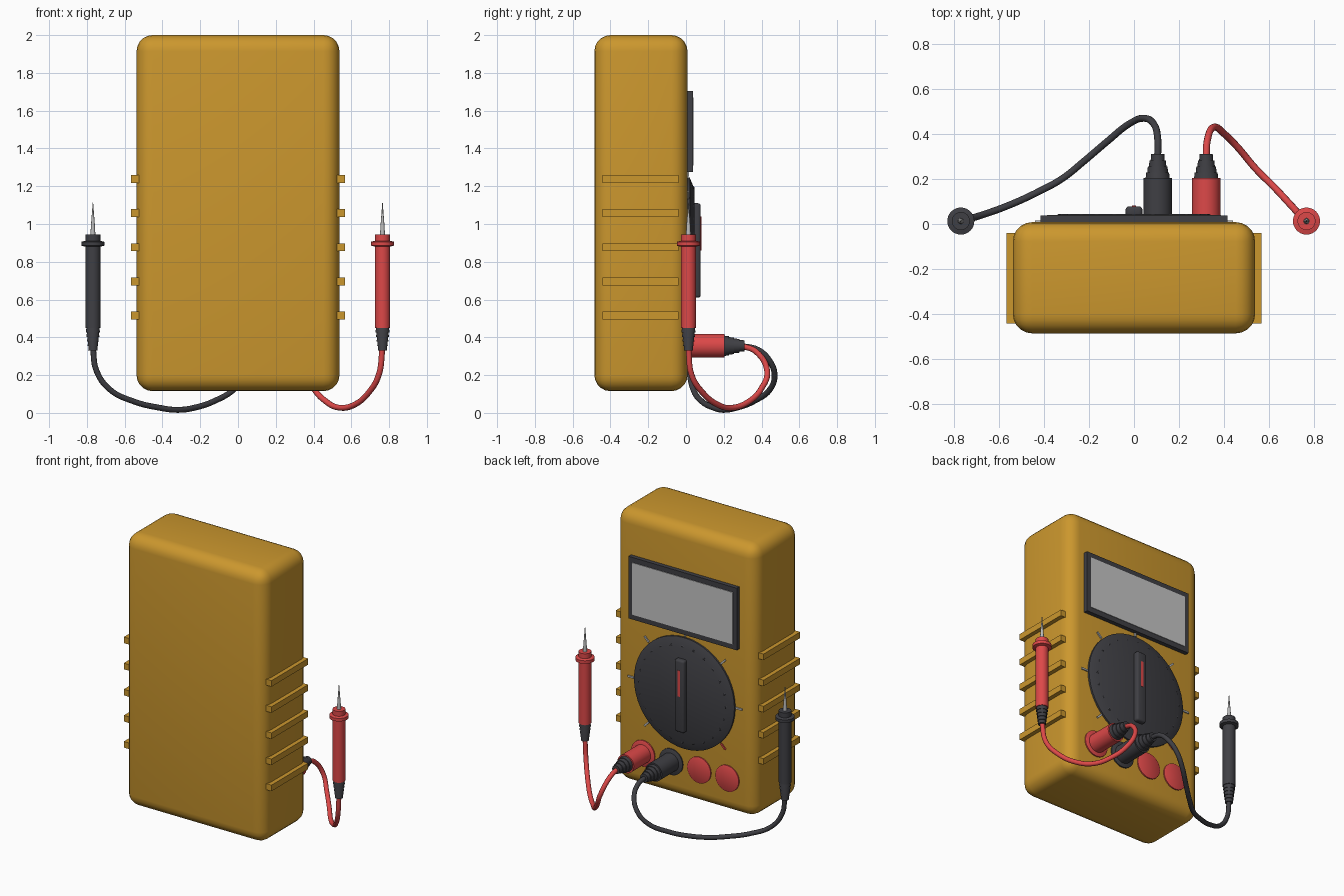
import bpy, bmesh, math
from mathutils import Vector

if "Cube" in bpy.data.objects:
    bpy.data.objects.remove(bpy.data.objects["Cube"])


def material(name, rgb):
    m = bpy.data.materials.new(name)
    m.diffuse_color = (*rgb, 1)
    m.use_nodes = True
    m.node_tree.nodes["Principled BSDF"].inputs["Base Color"].default_value = m.diffuse_color
    return m


YELLOW = material("yellow plastic", (0.60, 0.31, 0.027))
DARK = material("dark rubber", (0.05, 0.05, 0.058))
RED = material("red plastic", (0.72, 0.065, 0.065))
GREY = material("display grey", (0.56, 0.56, 0.56))
METAL = material("tip metal", (0.50, 0.50, 0.50))


def finish(name, bm, mat, loc=(0, 0, 0), rot=(0, 0, 0)):
    bmesh.ops.recalc_face_normals(bm, faces=bm.faces)
    me = bpy.data.meshes.new(name)
    bm.to_mesh(me)
    bm.free()
    me.materials.append(mat)
    ob = bpy.data.objects.new(name, me)
    bpy.context.collection.objects.link(ob)
    ob.location, ob.rotation_euler = loc, rot
    return ob


def smooth(ob, angle=35):
    bpy.ops.object.select_all(action='DESELECT')
    ob.select_set(True)
    bpy.context.view_layer.objects.active = ob
    bpy.ops.object.shade_smooth_by_angle(angle=math.radians(angle))


def box(name, lo, hi, mat, bevel=0, segments=3, rot=(0, 0, 0)):
    lo, hi = Vector(lo), Vector(hi)
    bm = bmesh.new()
    bmesh.ops.create_cube(bm, size=1)
    bmesh.ops.scale(bm, vec=hi - lo, verts=bm.verts)
    if bevel:
        bmesh.ops.bevel(bm, geom=bm.edges[:], offset=bevel, segments=segments,
                        profile=0.5, affect='EDGES')
    ob = finish(name, bm, mat, (lo + hi) / 2, rot)
    if bevel:
        smooth(ob)
    return ob


def lathe(name, profile, loc, mat, facing_back=False, sides=32):
    """Spin (radius, height) points round z, or round y for parts on the panel."""
    bm = bmesh.new()
    rings = []
    for r, h in profile:
        rings.append([bm.verts.new((r * math.cos(2 * math.pi * i / sides),
                                    r * math.sin(2 * math.pi * i / sides), h))
                      for i in range(sides)])
    for a, b in zip(rings, rings[1:]):
        for i in range(sides):
            j = (i + 1) % sides
            bm.faces.new((a[i], a[j], b[j], b[i]))
    bm.faces.new(rings[0])
    bm.faces.new(rings[-1])
    ob = finish(name, bm, mat, loc, (-math.pi / 2, 0, 0) if facing_back else (0, 0, 0))
    smooth(ob)
    return ob


def cable(name, points, mat):
    cu = bpy.data.curves.new(name, 'CURVE')
    cu.dimensions = '3D'
    cu.bevel_depth, cu.bevel_resolution, cu.resolution_u = 0.0155, 3, 6
    cu.use_fill_caps = True
    sp = cu.splines.new('BEZIER')
    sp.bezier_points.add(len(points) - 1)
    for bp, p in zip(sp.bezier_points, points):
        bp.co = p
        bp.handle_left_type = bp.handle_right_type = 'AUTO'
    cu.materials.append(mat)
    ob = bpy.data.objects.new(name, cu)
    bpy.context.collection.objects.link(ob)
    bpy.ops.object.select_all(action='DESELECT')
    ob.select_set(True)
    bpy.context.view_layer.objects.active = ob
    bpy.ops.object.convert(target='MESH')
    smooth(bpy.context.view_layer.objects.active, 60)


def steps(r0, r1, h0, h1, n):
    """Stepped taper for strain reliefs."""
    out = []
    for i in range(n):
        r = r0 + (r1 - r0) * i / (n - 1)
        out += [(r, h0 + (h1 - h0) * i / n), (r * 0.94, h0 + (h1 - h0) * (i + 1) / n)]
    return out


FACE = 0.008   # y of the instrument panel
PANEL_Z = 0.86  # dial centre height

# Case and side grip ribs
box("case", (-0.537, -0.485, 0.115), (0.537, FACE, 2.0), YELLOW, 0.085, 5)
for side in (-1, 1):
    for i in range(5):
        z = 0.515 + 0.181 * i
        xs = sorted((side * 0.5, side * 0.566))
        box("grip_rib", (xs[0], -0.442, z - 0.021), (xs[1], -0.04, z + 0.021), YELLOW)

# Display frame and display
box("display_frame", (-0.415, 0, 1.275), (0.415, 0.037, 1.705), DARK)
box("display", (-0.385, 0.03, 1.31), (0.385, 0.041, 1.67), GREY)

# Rotary dial: sloped disc, rim studs, grip bar and pointer
lathe("dial", [(0.385, -0.01), (0.385, 0.012), (0.325, 0.037), (0.0005, 0.037)],
      (0, FACE, PANEL_Z), DARK, True, 48)
for i in range(24):
    a = 2 * math.pi * i / 24
    lathe("dial_stud", [(0.015, -0.012), (0.015, 0.006), (0.010, 0.010)],
          (0.325 * math.cos(a), 0.034, PANEL_Z + 0.325 * math.sin(a)), DARK, True, 10)
box("dial_grip", (-0.037, 0.03, 0.61), (0.037, 0.078, 1.11), DARK, 0.014, 3)
box("dial_pointer", (-0.009, 0.074, 0.86), (0.009, 0.081, 1.04), RED)

# Tick marks round the dial
for k in range(8):
    if k == 6:
        continue
    a = k * math.pi / 4
    x, z = 0.415 * math.cos(a), PANEL_Z + 0.415 * math.sin(a)
    box("tick_mark", (x - 0.024, 0, z - 0.006), (x + 0.024, 0.016, z + 0.006),
        RED if k == 5 else METAL, rot=(0, -a, 0))

# Sockets
for x, mat in ((-0.325, RED), (-0.11, RED), (0.105, DARK), (0.32, RED)):
    lathe("socket", [(0.09, -0.02), (0.09, 0.008), (0.083, 0.012)],
          (x, FACE, 0.355), mat, True)

# Plugs with strain reliefs, probes and tips
for color, mat, plug_x, probe_x in (("black", DARK, 0.105, -0.768),
                                    ("red", RED, 0.32, 0.765)):
    lathe(color + "_plug", [(0.063, 0), (0.063, 0.204)], (plug_x, 0, 0.355), mat, True)
    lathe(color + "_plug_relief", steps(0.054, 0.031, 0.2, 0.31, 4),
          (plug_x, 0, 0.355), DARK, True)
    at = (probe_x, 0.013, 0)
    lathe(color + "_probe_relief", steps(0.025, 0.037, 0.33, 0.45, 5), at, DARK)
    lathe(color + "_probe_handle", [(0.04, 0.45), (0.04, 0.88), (0.06, 0.885),
                                    (0.06, 0.906), (0.04, 0.911), (0.04, 0.945)], at, mat)
    lathe(color + "_probe_tip", [(0.013, 0.94), (0.011, 0.985), (0.001, 1.115)],
          at, METAL, sides=16)

# Cables hanging between plugs and probes
cable("red_cable", [(0.32, 0.295, 0.355), (0.325, 0.37, 0.325), (0.355, 0.43, 0.22),
                    (0.40, 0.40, 0.13), (0.46, 0.34, 0.065), (0.54, 0.245, 0.027),
                    (0.62, 0.165, 0.045), (0.69, 0.09, 0.105), (0.745, 0.03, 0.20),
                    (0.765, 0.013, 0.345)], RED)
cable("black_cable", [(0.105, 0.295, 0.355), (0.105, 0.38, 0.335), (0.09, 0.44, 0.28),
                      (0.045, 0.469, 0.20), (-0.02, 0.445, 0.125), (-0.12, 0.365, 0.065),
                      (-0.22, 0.28, 0.03), (-0.32, 0.20, 0.016), (-0.42, 0.145, 0.028),
                      (-0.55, 0.085, 0.06), (-0.68, 0.038, 0.125), (-0.75, 0.018, 0.225),
                      (-0.768, 0.013, 0.345)], DARK)
